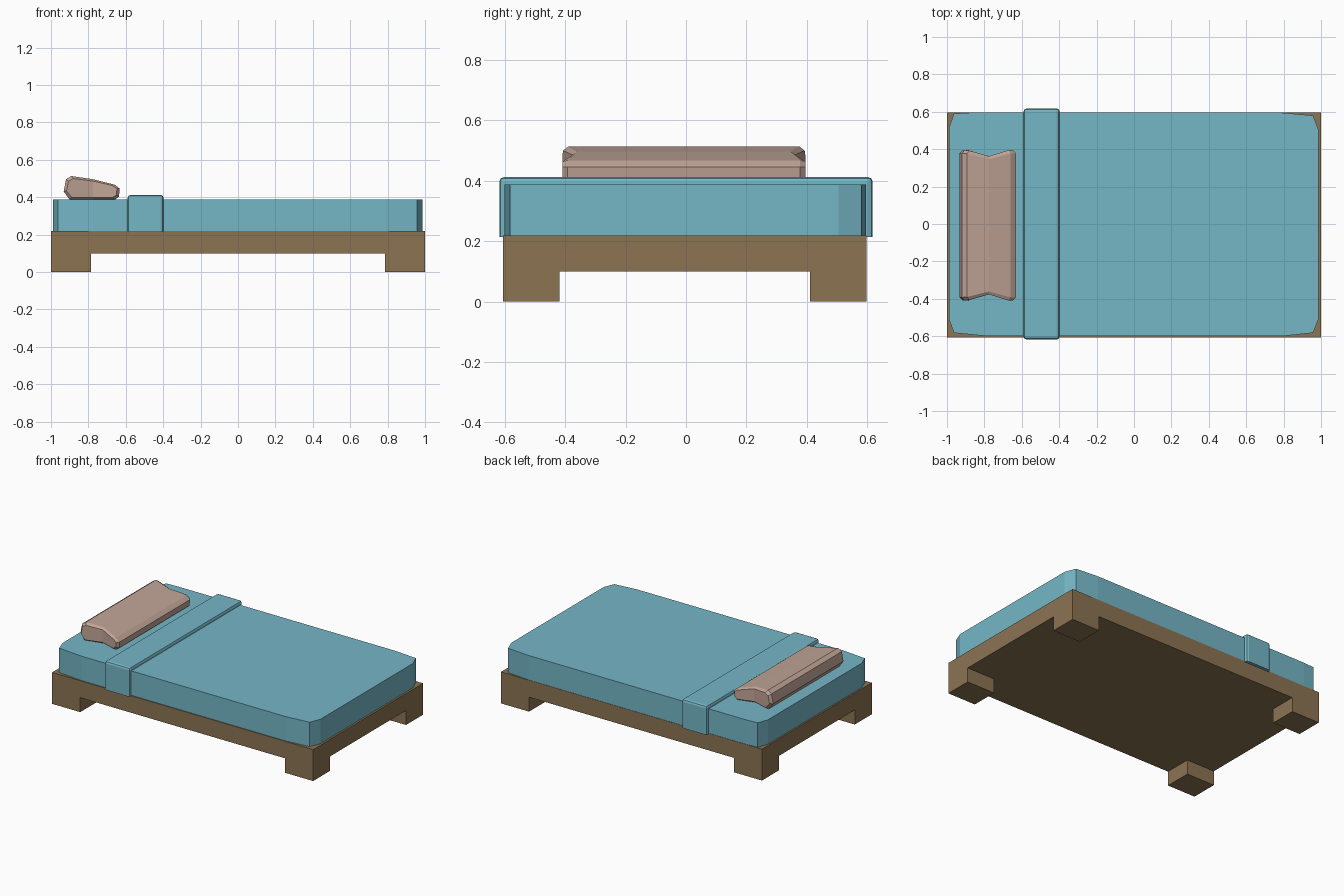
import bpy, bmesh

if "Cube" in bpy.data.objects:
    bpy.data.objects.remove(bpy.data.objects["Cube"])


def material(name, color):
    m = bpy.data.materials.new(name)
    m.diffuse_color = (*color, 1)
    m.use_nodes = True
    m.node_tree.nodes["Principled BSDF"].inputs["Base Color"].default_value = m.diffuse_color
    return m


wood = material("brown wood", (0.262, 0.174, 0.086))
teal = material("teal bedding", (0.178, 0.468, 0.565))
pink = material("dusty pink pillow", (0.53, 0.375, 0.308))


def finish(name, bm, mat):
    bmesh.ops.recalc_face_normals(bm, faces=bm.faces)
    me = bpy.data.meshes.new(name)
    bm.to_mesh(me)
    bm.free()
    me.materials.append(mat)
    ob = bpy.data.objects.new(name, me)
    bpy.context.collection.objects.link(ob)
    return ob


def add_prism(bm, outline, z0, z1):
    """Extrude an xy outline from z0 to z1."""
    face = bm.faces.new([bm.verts.new((x, y, z0)) for x, y in outline])
    ext = bmesh.ops.extrude_face_region(bm, geom=[face])["geom"]
    for v in ext:
        if isinstance(v, bmesh.types.BMVert):
            v.co.z = z1


def rect(x0, x1, y0, y1):
    return [(x0, y0), (x1, y0), (x1, y1), (x0, y1)]


# Wooden platform and its four block legs
Y0, Y1 = -0.606, 0.597
bm = bmesh.new()
add_prism(bm, rect(-1, 1, Y0, Y1), 0.10, 0.218)
finish("bed_frame", bm, wood)
for side, x0, x1 in (("left", -1, -0.785), ("right", 0.785, 1)):
    for end, y0, y1 in (("front", Y0, -0.419), ("back", 0.411, Y1)):
        bm = bmesh.new()
        add_prism(bm, rect(x0, x1, y0, y1), 0, 0.10)
        finish(f"{end}_{side}_leg", bm, wood)

# Mattress with softly cut corners
outline = [(-0.78, -0.600), (0.79, -0.600), (0.957, -0.582), (0.987, -0.508),
           (0.987, 0.504), (0.957, 0.580), (0.79, 0.595), (-0.88, 0.595),
           (-0.963, 0.590), (-0.989, 0.515), (-0.989, -0.510), (-0.963, -0.582)]
bm = bmesh.new()
add_prism(bm, outline, 0.216, 0.387)
finish("mattress", bm, teal)

# Folded blanket band, bevelled everywhere but the bottom rim
bm = bmesh.new()
add_prism(bm, rect(-0.59, -0.398, -0.618, 0.618), 0.213, 0.412)
edges = [e for e in bm.edges if max(v.co.z for v in e.verts) > 0.3]
bmesh.ops.bevel(bm, geom=edges, offset=0.016, segments=2, affect='EDGES', profile=0.5)
finish("blanket_fold", bm, teal)

# Pillow: tilted profile lofted along y, with pinched-in ends
profile = [(-0.932, 0.430), (-0.920, 0.495), (-0.892, 0.513), (-0.775, 0.496),
           (-0.660, 0.467), (-0.632, 0.445), (-0.637, 0.402), (-0.660, 0.386),
           (-0.775, 0.386), (-0.900, 0.386)]
CX, CZ, CY = -0.78, 0.445, -0.007
n = len(profile)
bm = bmesh.new()
rings = []
for y, s in ((-0.402, 0.80), (-0.385, 1), (0.385, 1), (0.402, 0.80)):
    ring = []
    for x, z in profile:
        pinch = 0.034 * max(0, 1 - abs(x - CX) / 0.12)
        ring.append(bm.verts.new((CX + (x - CX) * (1 + s) / 2, CY + y * (1 - pinch / 0.4),
                                  CZ + (z - CZ) * s)))
    rings.append(ring)
for a, b in zip(rings, rings[1:]):
    for i in range(n):
        j = (i + 1) % n
        bm.faces.new((a[i], a[j], b[j], b[i]))
for r in (rings[0], rings[-1]):
    bm.faces.new(r[3:9])
    bm.faces.new([r[8], r[9]] + r[0:4])
finish("pillow", bm, pink)
